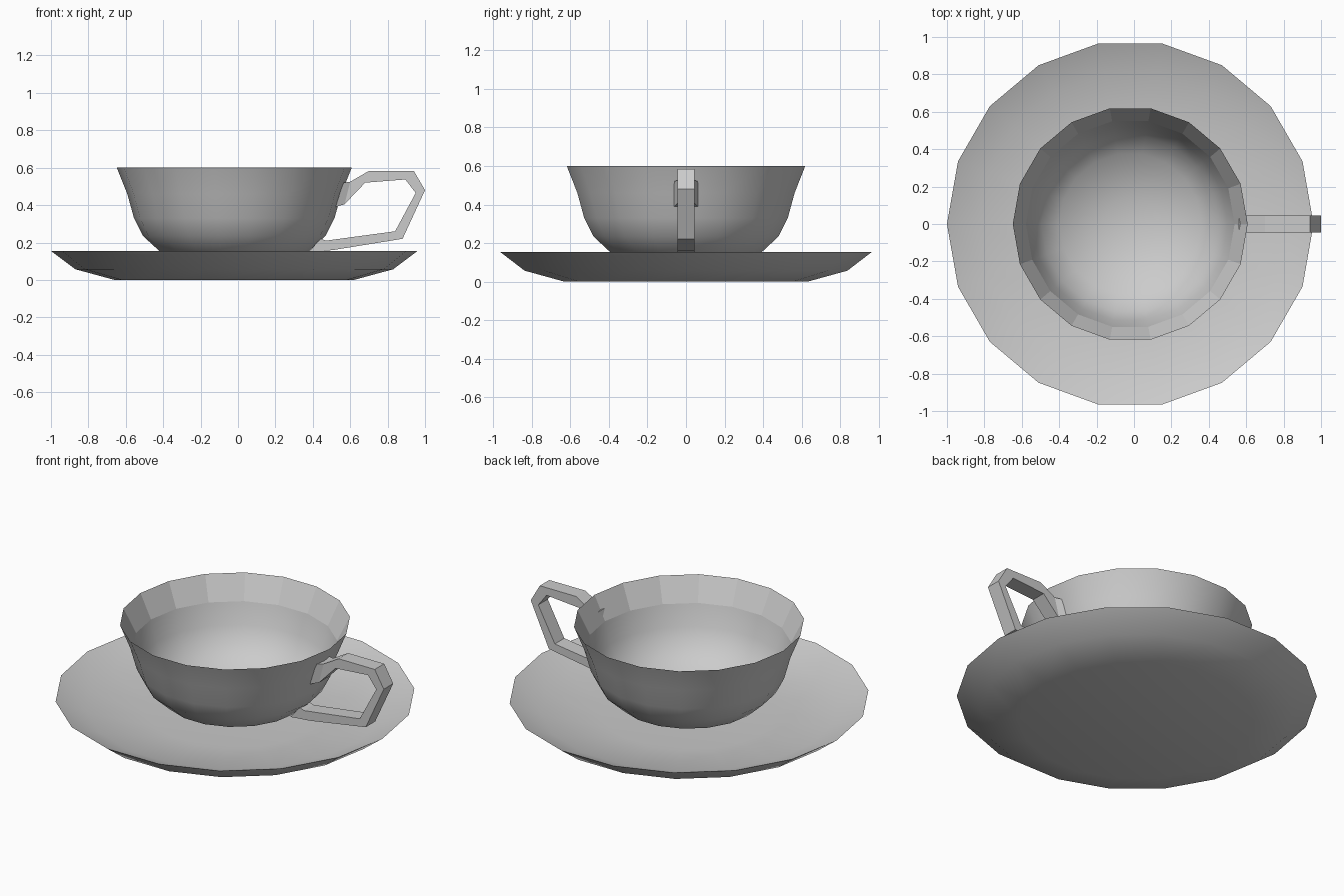
import bpy, bmesh, math

if "Cube" in bpy.data.objects:
    bpy.data.objects.remove(bpy.data.objects["Cube"])

CX = -0.02      # shared axis of cup and saucer
SIDES = 18


def finish(name, bm, smooth=True, angle=40):
    bmesh.ops.recalc_face_normals(bm, faces=bm.faces)
    me = bpy.data.meshes.new(name)
    bm.to_mesh(me)
    bm.free()
    ob = bpy.data.objects.new(name, me)
    bpy.context.collection.objects.link(ob)
    if smooth:
        bpy.ops.object.select_all(action='DESELECT')
        ob.select_set(True)
        bpy.context.view_layer.objects.active = ob
        bpy.ops.object.shade_smooth_by_angle(angle=math.radians(angle))
    return ob


def lathe(name, profile):
    """Closed solid of revolution; first and last rings are capped."""
    bm = bmesh.new()
    rings = []
    for r, z in profile:
        rings.append([bm.verts.new((CX + r * math.cos(2 * math.pi * i / SIDES),
                                    r * math.sin(2 * math.pi * i / SIDES), z))
                      for i in range(SIDES)])
    for a, b in zip(rings, rings[1:]):
        for i in range(SIDES):
            j = (i + 1) % SIDES
            bm.faces.new((a[i], a[j], b[j], b[i]))
    bm.faces.new(rings[0])
    bm.faces.new(rings[-1])
    return finish(name, bm)


# Saucer: underside, sharp rim, dished upper side
lathe("saucer", [(0.64, 0), (0.85, 0.057), (0.98, 0.155),
                 (0.81, 0.085), (0.48, 0.06)])

# Cup: outer wall, sharp rim, inner wall
cup = lathe("cup", [(0.145, 0.06), (0.39, 0.145), (0.488, 0.235), (0.536, 0.33),
                    (0.572, 0.46), (0.628, 0.60),
                    (0.558, 0.46), (0.522, 0.335), (0.475, 0.245),
                    (0.38, 0.16), (0.145, 0.077)])
# Faceted band just inside the rim
for p in cup.data.polygons:
    if p.index // SIDES == 5:
        p.use_smooth = False

# Handle: rectangular sections (outer point, inner point, half width)
sections = [((0.562, 0.52), (0.522, 0.39), 0.062),
            ((0.60, 0.525), (0.57, 0.405), 0.045),
            ((0.70, 0.583), (0.68, 0.52), 0.045),
            ((0.94, 0.583), (0.895, 0.537), 0.045),
            ((1.00, 0.48), (0.95, 0.465), 0.045),
            ((0.88, 0.22), (0.84, 0.26), 0.045),
            ((0.51, 0.16), (0.47, 0.21), 0.045),
            ((0.38, 0.148), (0.44, 0.222), 0.045)]
bm = bmesh.new()
loops = [[bm.verts.new((p[0], s * w, p[1]))
          for p, s in ((o, -1), (o, 1), (i, 1), (i, -1))]
         for o, i, w in sections]
for a, b in zip(loops, loops[1:]):
    for k in range(4):
        m = (k + 1) % 4
        bm.faces.new((a[k], a[m], b[m], b[k]))
bm.faces.new(loops[0])
bm.faces.new(loops[-1])
finish("handle", bm, smooth=False)
